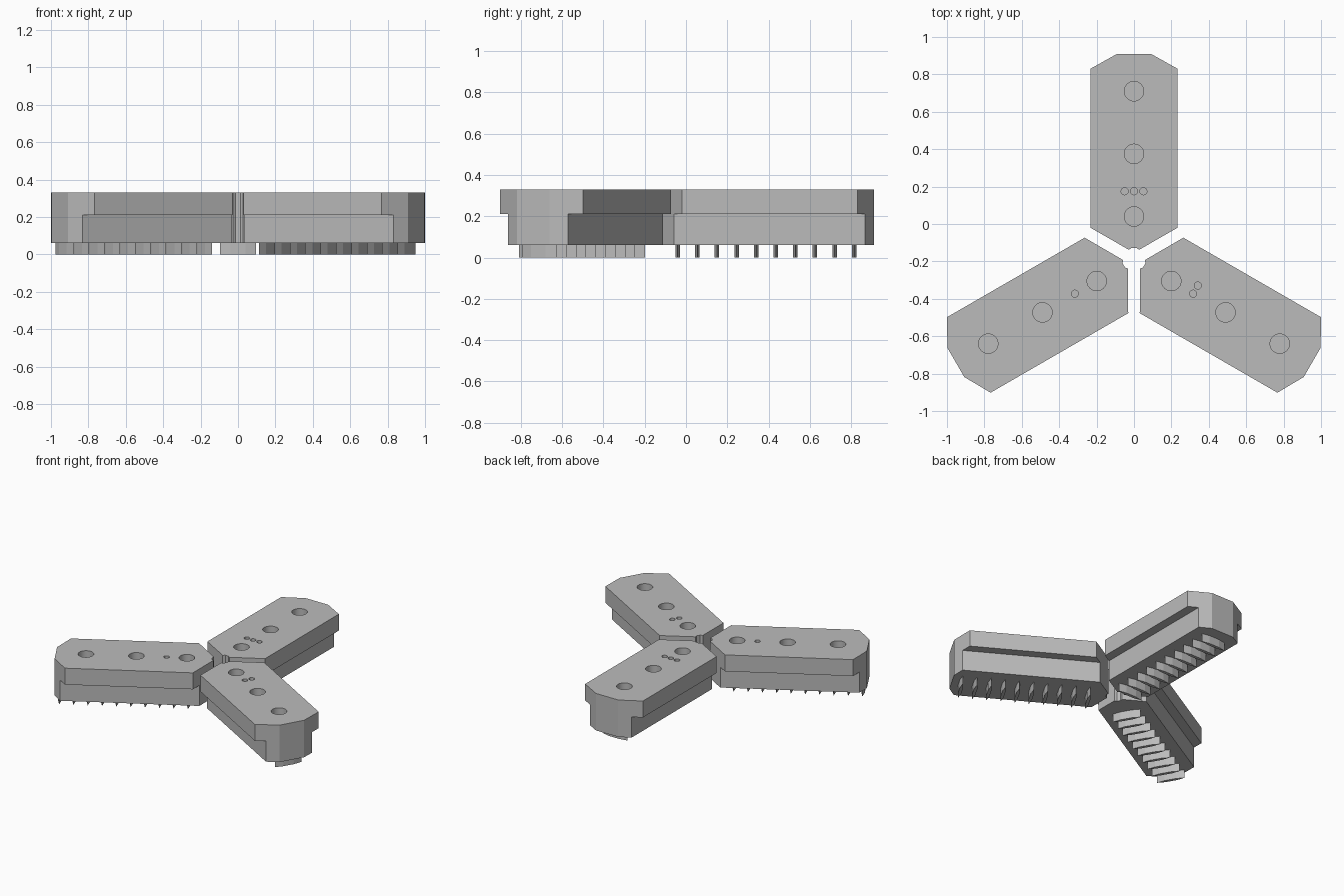
import bpy, bmesh, math
from mathutils import Matrix, Vector

cube = bpy.data.objects.get("Cube")
if cube:
    bpy.data.objects.remove(cube, do_unlink=True)

steel = bpy.data.materials.new("plain_grey")
steel.use_nodes = True
grey = (0.5, 0.5, 0.5, 1)
steel.diffuse_color = grey
steel.node_tree.nodes["Principled BSDF"].inputs["Base Color"].default_value = grey

CENTRE = Vector((0, -0.19, 0))    # axis shared by the three jaws
BASE, STEP, TOP = 0.06, 0.21, 0.33
HALF, RAIL = 0.233, 0.168         # half widths above and below the step


def prism(bm, outline, z0, z1):
    """Extrude an xy outline between two heights."""
    face = bm.faces.new([bm.verts.new((x, y, z0)) for x, y in outline])
    top = bmesh.ops.extrude_face_region(bm, geom=[face])["geom"]
    bmesh.ops.translate(bm, vec=(0, 0, z1 - z0),
                        verts=[v for v in top if isinstance(v, bmesh.types.BMVert)])


def circle(x, y, r, n=32):
    return [(x + r * math.cos(2 * math.pi * i / n),
             y + r * math.sin(2 * math.pi * i / n)) for i in range(n)]


def finish(bm, name, matrix):
    bmesh.ops.recalc_face_normals(bm, faces=bm.faces)
    mesh = bpy.data.meshes.new(name)
    bm.to_mesh(mesh)
    bm.free()
    mesh.transform(matrix)
    mesh.materials.append(steel)
    ob = bpy.data.objects.new(name, mesh)
    bpy.context.collection.objects.link(ob)
    return ob


def activate(ob):
    bpy.ops.object.select_all(action='DESELECT')
    ob.select_set(True)
    bpy.context.view_layer.objects.active = ob


def jaw(name, angle, dots, first_tooth):
    # local y runs outward from the axis
    place = Matrix.Translation(CENTRE) @ Matrix.Rotation(math.radians(angle), 4, 'Z')

    # block with pointed inner end, small concave grip and chamfered outer end
    right = [(0.013, 0.063), (0.027, 0.052), (HALF, 0.17), (HALF, 1.02), (0.09, 1.1)]
    left = [(-x, y) for x, y in reversed(right)]
    bm = bmesh.new()
    prism(bm, right + left, BASE, TOP)
    body = finish(bm, name + "_body", place)

    # cutters: side rails, bolt holes and marking dots
    bm = bmesh.new()
    for s in (-1, 1):
        prism(bm, [(s * RAIL, -0.2), (s * 0.4, -0.2), (s * 0.4, 1.3), (s * RAIL, 1.3)], 0, STEP)
    for y in (0.23, 0.565, 0.9):
        prism(bm, circle(0, y, 0.052), 0.13, TOP + 0.1)
    for x in dots:
        prism(bm, circle(x, 0.365, 0.019, 20), TOP - 0.04, TOP + 0.1)
    cutter = finish(bm, name + "_cutter", place)
    cutter.hide_render = True
    mod = body.modifiers.new("cuts", 'BOOLEAN')
    mod.operation, mod.solver, mod.object = 'DIFFERENCE', 'EXACT', cutter
    activate(body)
    bpy.ops.object.modifier_apply(modifier=mod.name)
    bpy.data.objects.remove(cutter, do_unlink=True)
    bpy.ops.object.shade_smooth_by_angle(angle=math.radians(25))

    # scroll teeth: thin lens-shaped fins under the block
    bm = bmesh.new()
    for i in range(10):
        y = first_tooth + 0.095 * i
        prism(bm, [(-0.097, y), (-0.04, y - 0.011), (0.04, y - 0.011),
                   (0.097, y), (0.04, y + 0.011), (-0.04, y + 0.011)], 0, BASE)
    finish(bm, name + "_teeth", place)


# three jaws, each with its teeth shifted by a third of the pitch
jaw("rear_jaw", 0, (-0.05, 0, 0.05), 0.15)
jaw("left_jaw", -120, (-0.05, 0), 0.186)
jaw("right_jaw", 120, (0,), 0.215)
